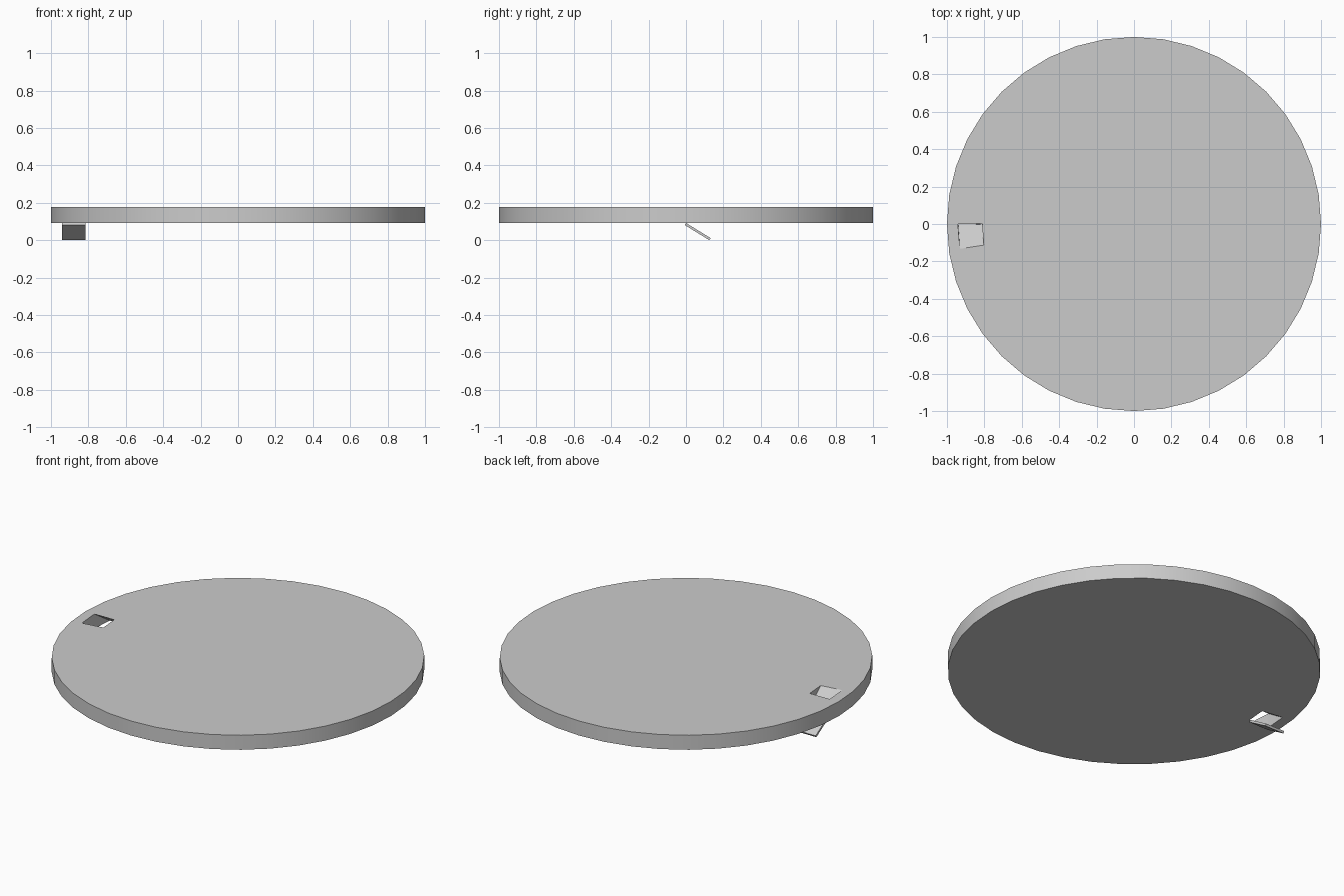
import bpy, bmesh, math
from mathutils import Vector

if "Cube" in bpy.data.objects:
    bpy.data.objects.remove(bpy.data.objects["Cube"])

Z0, Z1 = 0.092, 0.178          # underside and top of the disc
R_OUT, R_IN = 0.94, 0.811      # radial limits of the slot
SWEEP = math.radians(8)        # angular width of the slot


def mesh_object(name, bm):
    bmesh.ops.recalc_face_normals(bm, faces=bm.faces)
    me = bpy.data.meshes.new(name)
    bm.to_mesh(me)
    bm.free()
    ob = bpy.data.objects.new(name, me)
    bpy.context.collection.objects.link(ob)
    return ob


def loft(name, ring_a, ring_b):
    """Closed solid between two four-point rings."""
    bm = bmesh.new()
    a = [bm.verts.new(p) for p in ring_a]
    b = [bm.verts.new(p) for p in ring_b]
    bm.faces.new(a)
    bm.faces.new(b)
    for i in range(4):
        j = (i + 1) % 4
        bm.faces.new((a[i], a[j], b[j], b[i]))
    bmesh.ops.triangulate(bm, faces=[f for f in bm.faces])
    return mesh_object(name, bm)


def polar(r, ang, z):
    return Vector((-r * math.cos(ang), -r * math.sin(ang), z))


# Disc with 40 sides
bm = bmesh.new()
bmesh.ops.create_cone(bm, cap_ends=True, segments=40, radius1=1, radius2=1, depth=Z1 - Z0)
bmesh.ops.translate(bm, verts=bm.verts, vec=(0, 0, (Z0 + Z1) / 2))
disc = mesh_object("cutting_disc", bm)

# Slanted slot: open before the hinge line on top, behind it underneath
top = [polar(R_OUT, 0, Z1), polar(R_IN, 0, Z1), polar(R_IN, SWEEP, Z1), polar(R_OUT, SWEEP, Z1)]
low = [polar(R_OUT, -SWEEP, Z0), polar(R_IN, -SWEEP, Z0), polar(R_IN, 0, Z0), polar(R_OUT, 0, Z0)]
over = [t + (t - l) * 0.1 for t, l in zip(top, low)]
under = [l - (t - l) * 0.1 for t, l in zip(top, low)]
cutter = loft("slot_cutter", over, under)
cutter.hide_render = True

cut = disc.modifiers.new("slot", 'BOOLEAN')
cut.operation = 'DIFFERENCE'
cut.solver = 'EXACT'
cut.object = cutter
bpy.context.view_layer.objects.active = disc
disc.select_set(True)
bpy.ops.object.modifier_apply(modifier=cut.name)
bpy.data.objects.remove(cutter)
bpy.ops.object.shade_smooth_by_angle(angle=math.radians(20))

# Blade continuing the slope of the slot below the disc
section = [(0.0, Z0), (0.132, 0.011), (0.125, 0.0), (-0.007, 0.081)]
loft("blade",
     [(-0.942, y, z) for y, z in section],
     [(-0.815, y, z) for y, z in section])
